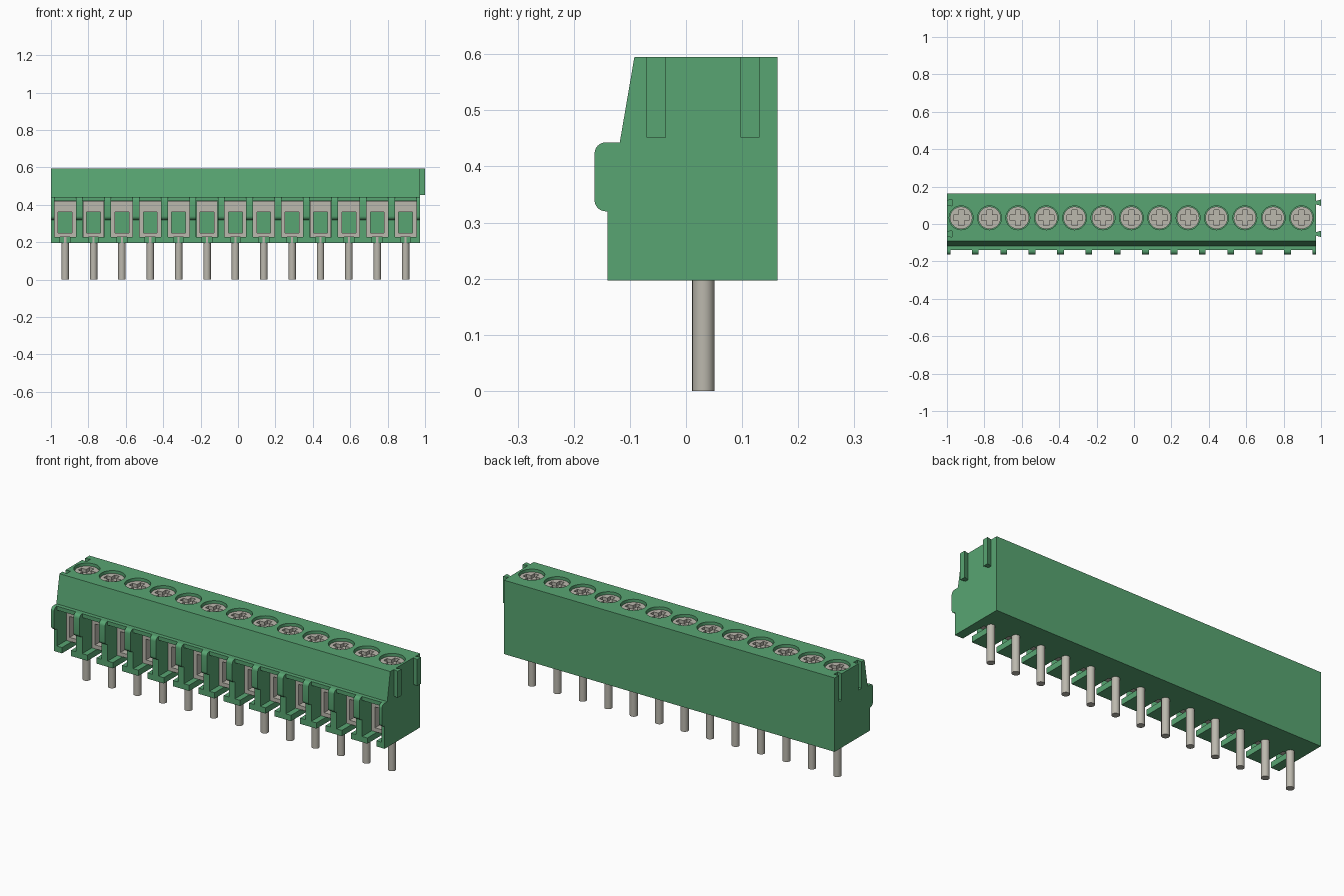
import bpy, bmesh
from math import cos, sin, pi, radians

if "Cube" in bpy.data.objects:
    bpy.data.objects.remove(bpy.data.objects["Cube"])

WAYS = 13
LEFT, RIGHT = -1.0, 0.972
PITCH = (RIGHT - LEFT) / WAYS
CENTRES = [LEFT + PITCH * (i + 0.5) for i in range(WAYS)]
WALL = 0.036
OPEN = (PITCH - WALL) / 2          # half width of a wire opening
SCREW_Y = 0.033
TOP, BASE = 0.595, 0.197


def material(name, rgb):
    m = bpy.data.materials.new(name)
    m.use_nodes = True
    m.diffuse_color = (*rgb, 1)
    m.node_tree.nodes["Principled BSDF"].inputs["Base Color"].default_value = (*rgb, 1)
    return m


GREEN = material("green plastic", (0.098, 0.375, 0.168))
METAL = material("nickel metal", (0.50, 0.48, 0.42))


def prism(bm, pts, axis, lo, hi):
    """Extrude a 2D outline along one axis."""
    def place(p, t):
        return {"x": (t, *p), "y": (p[0], t, p[1]), "z": (*p, t)}[axis]
    a = [bm.verts.new(place(p, lo)) for p in pts]
    b = [bm.verts.new(place(p, hi)) for p in pts]
    faces = [bm.faces.new(a), bm.faces.new(b[::-1])]
    for i in range(len(pts)):
        j = (i + 1) % len(pts)
        faces.append(bm.faces.new((a[j], a[i], b[i], b[j])))
    bmesh.ops.recalc_face_normals(bm, faces=faces)


def rect(x0, x1, y0, y1):
    return [(x0, y0), (x1, y0), (x1, y1), (x0, y1)]


def circle(cx, cy, r, n=32):
    return [(cx + r * cos(2 * pi * i / n), cy + r * sin(2 * pi * i / n)) for i in range(n)]


def make(name, mat, prisms):
    bm = bmesh.new()
    for p in prisms:
        prism(bm, *p)
    me = bpy.data.meshes.new(name)
    bm.to_mesh(me)
    bm.free()
    me.materials.append(mat)
    ob = bpy.data.objects.new(name, me)
    bpy.context.collection.objects.link(ob)
    return ob


def activate(ob):
    bpy.ops.object.select_all(action="DESELECT")
    ob.select_set(True)
    bpy.context.view_layer.objects.active = ob


def cut(ob, prisms):
    cutter = make("cutter", ob.data.materials[0], prisms)
    cutter.hide_render = True
    mod = ob.modifiers.new("cut", "BOOLEAN")
    mod.operation, mod.solver, mod.object = "DIFFERENCE", "EXACT", cutter
    activate(ob)
    bpy.ops.object.modifier_apply(modifier=mod.name)
    bpy.data.objects.remove(cutter)


def smooth(ob):
    activate(ob)
    bpy.ops.object.shade_smooth_by_angle(angle=radians(35))


def repeat(ob):
    """Place the part in every way as linked copies."""
    base = ob.name
    for i, x in enumerate(CENTRES):
        part = ob if i == 0 else ob.copy()
        if i:
            bpy.context.collection.objects.link(part)
        part.name = f"{base}_{i + 1}"
        part.location.x = x


# Housing with sloped front shoulder
outline = [(-0.14, BASE), (0.163, BASE), (0.163, TOP), (-0.092, TOP),
           (-0.118, 0.443), (-0.14, 0.443)]
housing = make("housing", GREEN, [(outline, "x", LEFT, RIGHT)])

# Wire openings, floor slots and screw wells
cut(housing, [(rect(x - OPEN, x + OPEN, 0.228, 0.422), "y", -0.2, 0.1) for x in CENTRES])
cut(housing, [(rect(x - 0.027, x + 0.027, -0.2, 0.012), "z", 0.15, 0.26) for x in CENTRES])
cut(housing, [(circle(x, SCREW_Y, 0.064), "z", 0.55, 0.7) for x in CENTRES])


# Dovetail joints: grooves on one end, matching ribs on the other
def dovetail(x, y, extra=0.0):
    return [(x - extra, y - 0.009), (x + 0.028, y - 0.017),
            (x + 0.028, y + 0.017), (x - extra, y + 0.009)]


JOINTS = (-0.053, 0.114)
cut(housing, [(dovetail(LEFT, y, 0.01), "z", 0.452, 0.7) for y in JOINTS])
smooth(housing)
make("dovetail_ribs", GREEN, [(dovetail(RIGHT, y), "z", 0.452, TOP) for y in JOINTS])

# Rounded teeth on the front edge of each partition
R = 0.02
tooth = [(-0.13, 0.32), (-0.13, 0.443)]
for cz, start in ((0.443 - R, pi / 2), (0.32 + R, pi)):
    for k in range(7):
        a = start + k * pi / 12
        tooth.append((-0.163 + R + R * cos(a), cz + R * sin(a)))
spans = []
for i in range(WAYS + 1):
    x = LEFT + PITCH * i
    spans.append((max(LEFT, x - WALL / 2), min(RIGHT, x + WALL / 2)))
teeth = make("partition_teeth", GREEN, [(tooth, "x", a, b) for a, b in spans])
smooth(teeth)

# Metal wire clamps
clamp = make("clamp", METAL, [(rect(-0.057, 0.057, 0.229, 0.421), "y", -0.06, 0.099)])
cut(clamp, [(rect(-0.037, 0.037, 0.25, 0.362), "y", -0.2, 0.2)])
repeat(clamp)

# Screws with a cross recess
screw = make("screw", METAL, [(circle(0, SCREW_Y, 0.06), "z", 0.55, 0.581)])
L, W = 0.042, 0.014
quarter = [(L, -W), (L, W), (W, W)]
cross = []
for k in range(4):
    c, s = (1, 0, -1, 0)[k], (0, 1, 0, -1)[k]
    cross += [(x * c - y * s, x * s + y * c + SCREW_Y) for x, y in quarter]
cut(screw, [(cross, "z", 0.562, 0.7)])
smooth(screw)
repeat(screw)

# Solder pins
pin = make("pin", METAL, [(circle(0, 0.031, 0.02, 24), "z", 0, 0.235)])
smooth(pin)
repeat(pin)
